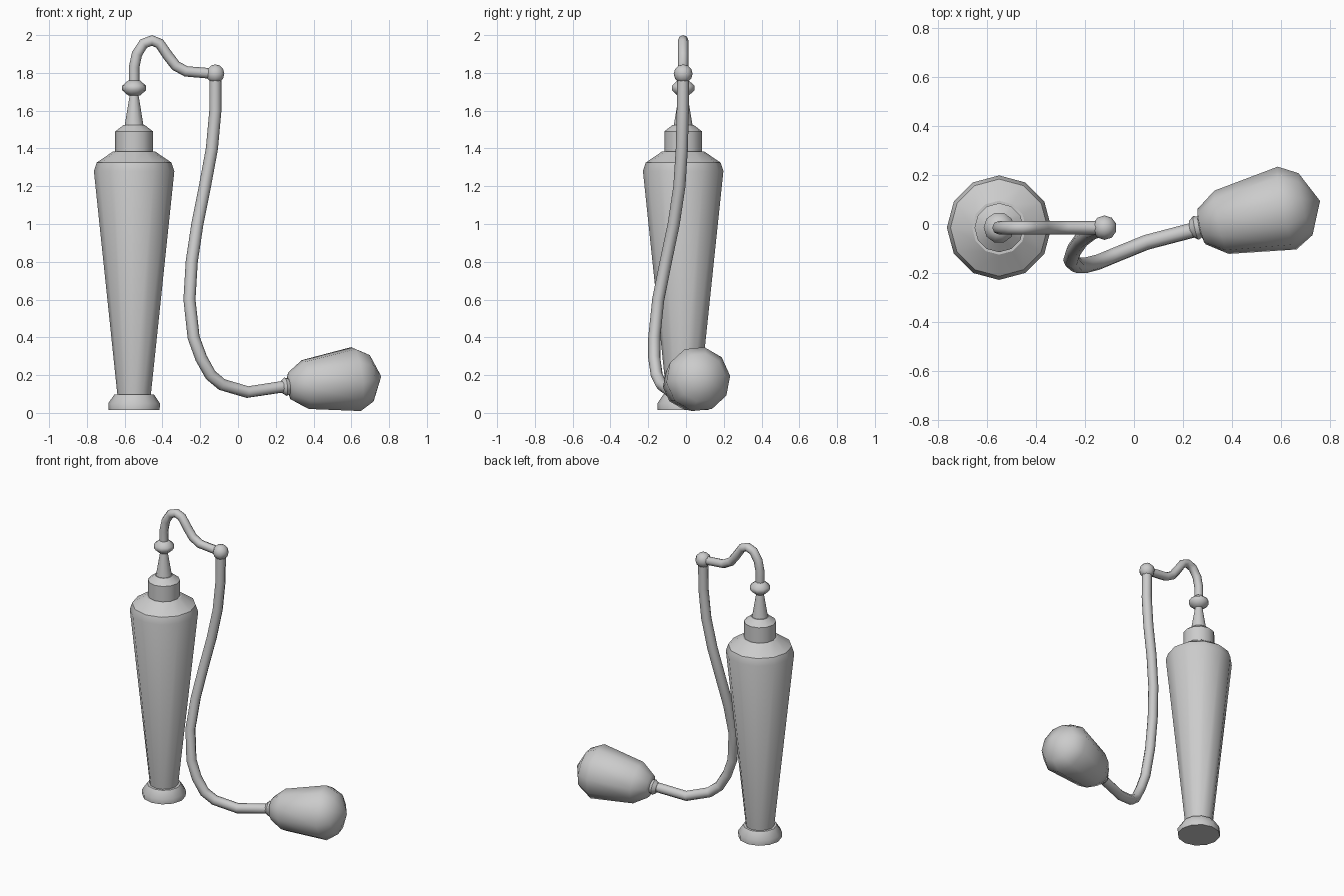
import bpy, bmesh, math
from mathutils import Vector

if "Cube" in bpy.data.objects:
    bpy.data.objects.remove(bpy.data.objects["Cube"])

AX, AY = -0.55, -0.015  # axis of the bottle


def lathe(name, profile, origin, axis=(0, 0, 1), sides=12, angle=40):
    """Spin (radius, distance) pairs around an axis; ends are closed."""
    rot = Vector((0, 0, 1)).rotation_difference(Vector(axis).normalized())
    bm = bmesh.new()
    rings = []
    for r, t in profile:
        n = 1 if r == 0 else sides
        rings.append([bm.verts.new(rot @ Vector((
            r * math.cos(2 * math.pi * i / sides),
            r * math.sin(2 * math.pi * i / sides), t))) for i in range(n)])
    for a, b in zip(rings, rings[1:]):
        for i in range(sides):
            j = (i + 1) % sides
            loop = [a[i % len(a)], a[j % len(a)], b[j % len(b)], b[i % len(b)]]
            bm.faces.new(list(dict.fromkeys(loop)))
    if len(rings[0]) > 1:
        bm.faces.new(rings[0][::-1])
    if len(rings[-1]) > 1:
        bm.faces.new(rings[-1])
    return finish(name, bm, origin, angle)


def finish(name, bm, origin, angle):
    bmesh.ops.recalc_face_normals(bm, faces=bm.faces[:])
    mesh = bpy.data.meshes.new(name)
    bm.to_mesh(mesh)
    bm.free()
    obj = bpy.data.objects.new(name, mesh)
    obj.location = origin
    bpy.context.collection.objects.link(obj)
    bpy.ops.object.select_all(action='DESELECT')
    obj.select_set(True)
    bpy.context.view_layer.objects.active = obj
    bpy.ops.object.shade_smooth_by_angle(angle=math.radians(angle))
    return obj


def tube(name, points, radius):
    """Round tube swept along a path."""
    curve = bpy.data.curves.new(name, 'CURVE')
    curve.dimensions = '3D'
    curve.bevel_depth = radius
    curve.bevel_resolution = 2
    curve.use_fill_caps = True
    spline = curve.splines.new('POLY')
    spline.points.add(len(points) - 1)
    for p, co in zip(spline.points, points):
        p.co = (*co, 1)
    spline.use_smooth = True
    obj = bpy.data.objects.new(name, curve)
    bpy.context.collection.objects.link(obj)
    bpy.ops.object.select_all(action='DESELECT')
    obj.select_set(True)
    bpy.context.view_layer.objects.active = obj
    bpy.ops.object.convert(target='MESH')
    bpy.ops.object.shade_smooth_by_angle(angle=math.radians(50))


# Tapered bottle: foot, body, shoulder and cap
lathe("foot", [(0.135, 0.015), (0.137, 0.05), (0.105, 0.097), (0.085, 0.097)],
      (AX, AY, 0))
lathe("body", [(0.088, 0.09), (0.213, 1.28), (0.198, 1.325), (0.11, 1.385)],
      (AX, AY, 0), angle=30)
lathe("cap", [(0.1, 1.375), (0.1, 1.49), (0.055, 1.525)], (AX, AY, 0), angle=30)

# Nozzle cone and bead
lathe("nozzle", [(0.05, 1.52), (0.022, 1.69)], (AX, AY, 0))
lathe("bead", [(0.03, 1.679), (0.063, 1.708), (0.063, 1.732), (0.03, 1.761)],
      (AX, AY, 0), sides=10, angle=60)

# Curved pipe over the top
tube("top_pipe", [(x, AY, z) for x, z in [
    (-0.55, 1.73), (-0.55, 1.83), (-0.535, 1.9), (-0.5, 1.955), (-0.455, 1.972),
    (-0.415, 1.955), (-0.37, 1.89), (-0.33, 1.838), (-0.275, 1.808),
    (-0.12, 1.795)]], 0.028)

# Ball joint between pipe and hose
bm = bmesh.new()
bmesh.ops.create_uvsphere(bm, u_segments=10, v_segments=6, radius=0.05)
finish("ball_joint", bm, (-0.12, AY, 1.795), 60)

# Hanging hose
tube("hose", [
    (-0.12, -0.015, 1.79), (-0.12, -0.017, 1.6), (-0.138, -0.022, 1.4),
    (-0.175, -0.035, 1.2), (-0.215, -0.065, 1.0), (-0.245, -0.107, 0.8),
    (-0.257, -0.147, 0.6), (-0.235, -0.168, 0.4), (-0.195, -0.168, 0.29),
    (-0.145, -0.155, 0.2), (-0.085, -0.13, 0.15), (0.05, -0.075, 0.11),
    (0.26, -0.02, 0.142)], 0.032)

# Squeeze bulb and its collar
AXIS = (0.97, 0.21, 0.105)
START = (0.357, 0.007, 0.15)
lathe("collar", [(0.033, -0.13), (0.05, -0.108), (0.035, -0.07)], START, AXIS,
      sides=10)
lathe("squeeze_bulb", [(0, -0.1), (0.075, -0.083), (0.133, 0), (0.174, 0.275),
                       (0.13, 0.352), (0, 0.413)], START, AXIS, sides=10, angle=60)
